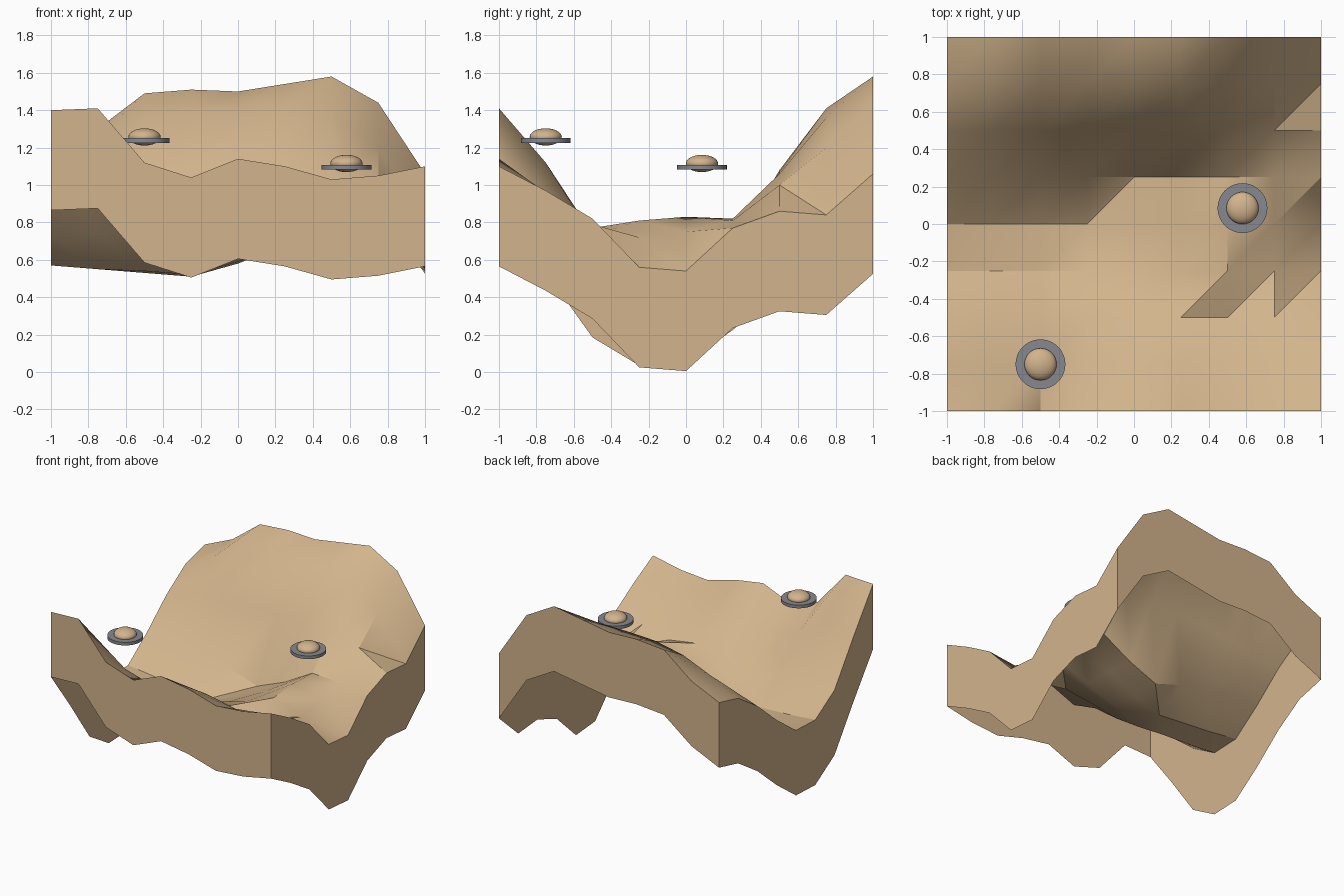
import bpy
import bmesh
import math

# Remove the default cube only
default_cube = bpy.data.objects.get("Cube")
if default_cube:
    bpy.data.objects.remove(default_cube, do_unlink=True)


def make_material(name, colour):
    material = bpy.data.materials.new(name)
    material.use_nodes = True
    rgba = (*colour, 1.0)
    material.diffuse_color = rgba
    material.node_tree.nodes["Principled BSDF"].inputs["Base Color"].default_value = rgba
    return material


def add_object(name, bm, material, angle):
    """Turn a bmesh into a named object, smooth except at sharp edges."""
    mesh = bpy.data.meshes.new(name)
    bm.to_mesh(mesh)
    bm.free()
    mesh.materials.append(material)
    obj = bpy.data.objects.new(name, mesh)
    bpy.context.collection.objects.link(obj)
    bpy.ops.object.select_all(action="DESELECT")
    obj.select_set(True)
    bpy.context.view_layer.objects.active = obj
    bpy.ops.object.shade_smooth_by_angle(angle=math.radians(angle))
    return obj


sand = make_material("sand", (0.645, 0.456, 0.262))
grey_metal = make_material("grey metal", (0.24, 0.25, 0.28))

# Terrain heights in hundredths, one row per step from front to back
HEIGHTS = [
    [140, 141, 112, 104, 114, 110, 103, 105, 110],
    [107, 112, 97, 90, 95, 96, 91, 94, 97],
    [72, 74, 72, 70, 74, 77, 73, 79, 82],
    [57, 55, 54, 52, 62, 71, 81, 72, 56],
    [58, 55, 53, 51, 59, 70, 83, 75, 54],
    [76, 74, 71, 66, 58, 68, 82, 81, 77],
    [97, 100, 104, 107, 108, 107, 106, 100, 86],
    [113, 125, 135, 140, 141, 141, 136, 120, 84],
    [119, 130, 149, 151, 150, 154, 158, 144, 106],
]
SKIRT_DEPTH = 0.535


def build_terrain():
    bm = bmesh.new()
    cells = len(HEIGHTS) - 1

    def place(column, row, height):
        return bm.verts.new((2 * column / cells - 1, 2 * row / cells - 1, height))

    grid = [[place(c, r, h / 100) for c, h in enumerate(line)]
            for r, line in enumerate(HEIGHTS)]

    # Rolling top surface, every cell split along the same diagonal
    for r in range(cells):
        for c in range(cells):
            near_left, near_right = grid[r][c], grid[r][c + 1]
            far_left, far_right = grid[r + 1][c], grid[r + 1][c + 1]
            bm.faces.new((near_left, near_right, far_right))
            bm.faces.new((near_left, far_right, far_left))

    # Skirt walls hanging from the rim, open underneath
    rim = [edge for edge in bm.edges if edge.is_boundary]
    walls = bmesh.ops.extrude_edge_only(bm, edges=rim)["geom"]
    lower_rim = [item for item in walls if isinstance(item, bmesh.types.BMVert)]
    bmesh.ops.translate(bm, verts=lower_rim, vec=(0, 0, -SKIRT_DEPTH))
    bmesh.ops.recalc_face_normals(bm, faces=bm.faces)
    if sum(f.normal.z for f in bm.faces) < 0:
        bmesh.ops.reverse_faces(bm, faces=bm.faces)
    return add_object("terrain", bm, sand, 30)


def build_saucer(label, x, y, z):
    """Hovering saucer: a flat disc with a squashed dome through its middle."""
    bm = bmesh.new()
    bmesh.ops.create_cone(bm, cap_ends=True, segments=48,
                          radius1=0.133, radius2=0.133, depth=0.026)
    disc = add_object(label + "_saucer_disc", bm, grey_metal, 30)
    disc.location = (x, y, z)

    bm = bmesh.new()
    bmesh.ops.create_uvsphere(bm, u_segments=32, v_segments=16, radius=1)
    bmesh.ops.scale(bm, verts=bm.verts, vec=(0.086, 0.086, 0.046))
    dome = add_object(label + "_saucer_dome", bm, sand, 40)
    dome.location = (x, y, z + 0.02)


build_terrain()
build_saucer("front", -0.5, -0.75, 1.237)
build_saucer("middle", 0.58, 0.085, 1.095)
